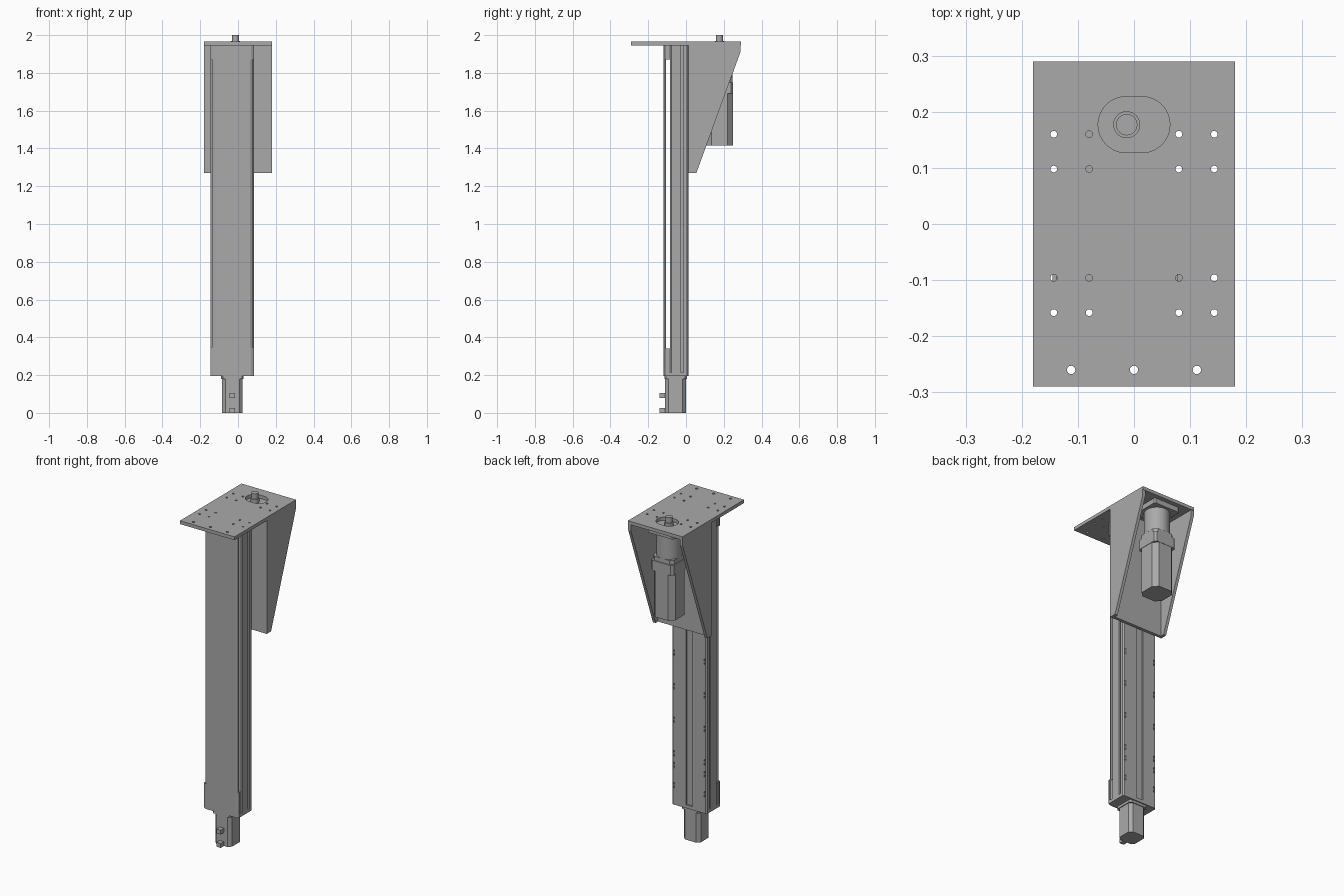
import bpy, bmesh, math
from mathutils import Vector

cube = bpy.data.objects.get("Cube")
if cube:
    bpy.data.objects.remove(cube, do_unlink=True)

grey = bpy.data.materials.new("machine grey")
grey.use_nodes = True
grey.diffuse_color = (0.4, 0.4, 0.4, 1)
grey.node_tree.nodes["Principled BSDF"].inputs["Base Color"].default_value = (0.4, 0.4, 0.4, 1)


def prism(name, outline, start, end, axis="z"):
    """Extrude an outline along z (points are x, y) or along x (points are y, z)."""
    place = (lambda p, t: (p[0], p[1], t)) if axis == "z" else (lambda p, t: (t, p[0], p[1]))
    bm = bmesh.new()
    face = bm.faces.new([bm.verts.new(place(p, start)) for p in outline])
    new = bmesh.ops.extrude_face_region(bm, geom=[face])["geom"]
    shift = Vector(place((0, 0), end - start))
    bmesh.ops.translate(bm, vec=shift, verts=[v for v in new if isinstance(v, bmesh.types.BMVert)])
    bmesh.ops.recalc_face_normals(bm, faces=bm.faces)
    mesh = bpy.data.meshes.new(name)
    bm.to_mesh(mesh)
    bm.free()
    mesh.materials.append(grey)
    obj = bpy.data.objects.new(name, mesh)
    bpy.context.collection.objects.link(obj)
    return obj


def rect(x0, x1, y0, y1):
    return [(x0, y0), (x1, y0), (x1, y1), (x0, y1)]


def box(name, x0, x1, y0, y1, z0, z1):
    return prism(name, rect(x0, x1, y0, y1), z0, z1)


def octagon(cx, cy, h, c):
    k = h - c
    return [(cx + x, cy + y) for x, y in
            [(-k, -h), (k, -h), (h, -k), (h, k), (k, h), (-k, h), (-h, k), (-h, -k)]]


def circle(cx, cy, r, n=32):
    return [(cx + r * math.cos(math.tau * i / n), cy + r * math.sin(math.tau * i / n)) for i in range(n)]


def activate(obj):
    bpy.ops.object.select_all(action="DESELECT")
    obj.select_set(True)
    bpy.context.view_layer.objects.active = obj


def smooth(obj):
    activate(obj)
    bpy.ops.object.shade_smooth_by_angle(angle=math.radians(30))
    return obj


def cut(obj, cutters):
    """Subtract the joined cutters and discard them."""
    activate(cutters[0])
    for c in cutters:
        c.select_set(True)
    if len(cutters) > 1:
        bpy.ops.object.join()
    tool = cutters[0]
    tool.hide_render = True
    activate(obj)
    mod = obj.modifiers.new("holes", "BOOLEAN")
    mod.operation, mod.solver, mod.object = "DIFFERENCE", "EXACT", tool
    bpy.ops.object.modifier_apply(modifier=mod.name)
    bpy.data.objects.remove(tool, do_unlink=True)


AXIS = -0.03            # centre of the column in x
MX, MY = -0.013, 0.177  # axis of the rear motor

# Top plate with bolt holes and a rounded slot for the shaft
plate = box("top_plate", -0.18, 0.18, -0.29, 0.29, 1.945, 1.965)
holes = [(x, y, 0.006) for x in (-0.143, -0.08, 0.08, 0.143) for y in (0.16, 0.098, -0.096, -0.158)]
holes += [(x, -0.26, 0.0075) for x in (-0.112, 0, 0.112)]
tools = [prism("hole_cutter", circle(x, y, r, 16), 1.93, 1.98) for x, y, r in holes]
slot = [(x + math.copysign(0.014, x), y) for x, y in circle(0, MY, 0.05, 38)]
tools.append(prism("slot_cutter", slot, 1.93, 1.98))
cut(plate, tools)

# Bracket: back panel and two tapered gussets
box("bracket_panel", -0.162, 0.162, 0.014, 0.032, 1.27, 1.945)
gusset = [(0.014, 1.27), (0.055, 1.27), (0.288, 1.91), (0.288, 1.945), (0.014, 1.945)]
for side, x in (("right", -0.18), ("left", 0.162)):
    prism(side + "_gusset", gusset, x, x + 0.018, "x")

# Column body: half of the slotted section, mirrored about its own axis
half = [(0.022, 0.004), (0.022, 0.012), (0.108, 0.012), (0.115, 0.005),
        (0.115, -0.014), (0.1, -0.014), (0.1, -0.026), (0.115, -0.026),
        (0.115, -0.078), (0.108, -0.085)]
section = [(AXIS + x, y) for x, y in half] + [(AXIS - x, y) for x, y in reversed(half)]
body = prism("column_body", section, 0.215, 1.945)
pins = []
for x in (AXIS - 0.103, AXIS + 0.103):
    for z in (0.31, 0.43, 0.5, 0.7, 0.9, 1.1):
        for dz in (-0.011, 0.011):
            pins.append(box("pin_cutter", x - 0.005, x + 0.005, 0.002, 0.02, z + dz - 0.006, z + dz + 0.006))
cut(body, pins)

# Front cover held off the body by end blocks
cover = [(-0.115, -0.105), (-0.115, -0.112), (-0.1, -0.12), (0.1, -0.12), (0.115, -0.112), (0.115, -0.105)]
for name, w, z0, z1 in (("front_cover", 0.93, 0.345, 1.87), ("lower_cover_end", 1, 0.215, 0.345),
                        ("upper_cover_end", 1, 1.87, 1.945)):
    prism(name, [(AXIS + x * w, y) for x, y in cover], z0, z1)
for name, z0, z1 in (("lower_spacer", 0.215, 0.34), ("upper_spacer", 1.87, 1.945)):
    box(name, AXIS - 0.108, AXIS + 0.108, -0.105, -0.085, z0, z1)
end = [(AXIS + x, y) for x, y in [(-0.115, -0.112), (-0.1, -0.12), (0.1, -0.12), (0.115, -0.112),
                                  (0.115, 0.005), (0.108, 0.012), (-0.108, 0.012), (-0.115, 0.005)]]
prism("column_foot", end, 0.195, 0.215)

# Lower motor with its flange and two front sockets
prism("lower_motor", octagon(AXIS, -0.055, 0.055, 0.018), 0, 0.18)
prism("lower_motor_flange", octagon(AXIS, -0.055, 0.06, 0.01), 0.18, 0.195)
for name, z in (("lower_socket", 0), ("upper_socket", 0.08)):
    box(name, AXIS - 0.014, AXIS + 0.014, -0.14, -0.108, z, z + 0.026)

# Rear motor, its wider head, gearbox, mounting flange and shaft
prism("rear_motor", octagon(MX, MY, 0.071, 0.028), 1.415, 1.69)
prism("rear_motor_head", octagon(MX, MY, 0.073, 0.012), 1.69, 1.75)
prism("rear_motor_neck", octagon(MX, MY, 0.069, 0.02), 1.75, 1.775)
smooth(prism("gearbox", circle(MX, MY, 0.07, 48), 1.775, 1.92))
prism("gearbox_flange", octagon(MX, MY, 0.086, 0.008), 1.915, 1.945)
smooth(prism("shaft_collar", circle(MX, MY, 0.024), 1.945, 1.968))
smooth(prism("shaft", circle(MX, MY, 0.019), 1.945, 2.0))
